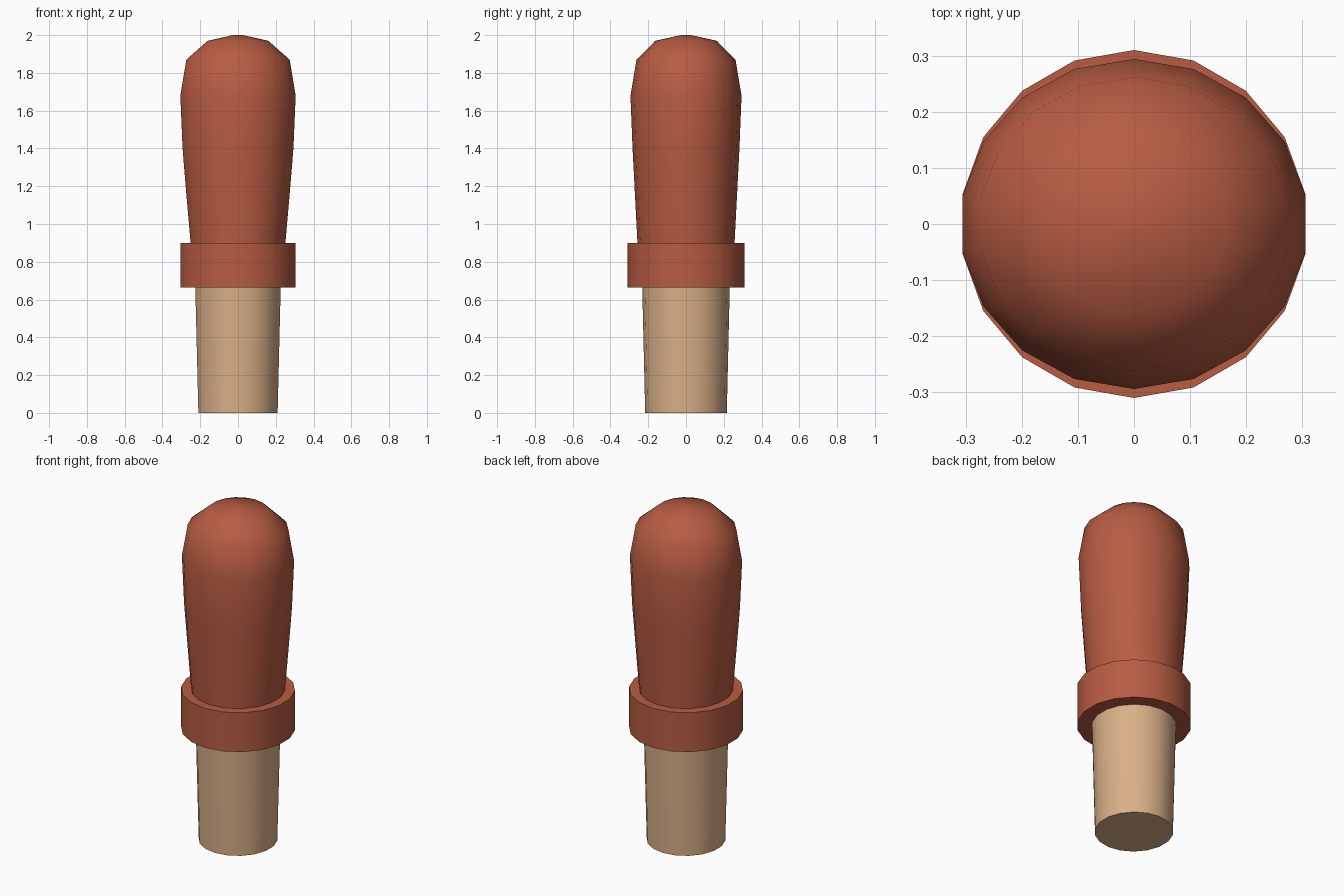
import bpy
import bmesh
from math import cos, sin, pi, radians

SIDES = 18

cube = bpy.data.objects.get("Cube")
if cube:
    bpy.data.objects.remove(cube, do_unlink=True)


def make_material(name, rgb):
    mat = bpy.data.materials.new(name)
    mat.use_nodes = True
    colour = (*rgb, 1.0)
    mat.diffuse_color = colour
    bsdf = mat.node_tree.nodes["Principled BSDF"]
    bsdf.inputs["Base Color"].default_value = colour
    bsdf.inputs["Roughness"].default_value = 0.8
    return mat


def loft(name, rings, mat, smooth_angle):
    """Stack oval rings (z, x radius, y radius), bridge them and cap both ends."""
    bm = bmesh.new()
    loops = []
    for z, rx, ry in rings:
        angles = [pi / 2 + 2 * pi * i / SIDES for i in range(SIDES)]
        loops.append([bm.verts.new((rx * cos(a), ry * sin(a), z)) for a in angles])
    for low, high in zip(loops, loops[1:]):
        for i in range(SIDES):
            j = (i + 1) % SIDES
            bm.faces.new((low[i], low[j], high[j], high[i]))
    bm.faces.new(loops[0][::-1])
    bm.faces.new(loops[-1])
    mesh = bpy.data.meshes.new(name)
    bm.to_mesh(mesh)
    bm.free()
    mesh.materials.append(mat)
    obj = bpy.data.objects.new(name, mesh)
    bpy.context.collection.objects.link(obj)
    bpy.ops.object.select_all(action="DESELECT")
    obj.select_set(True)
    bpy.context.view_layer.objects.active = obj
    bpy.ops.object.shade_smooth_by_angle(angle=radians(smooth_angle))
    return obj


brick_red = make_material("brick red", (0.474, 0.107, 0.055))
light_wood = make_material("light wood", (0.70, 0.434, 0.246))

# Tapered wooden peg
loft("wooden_peg", [(0, 0.213, 0.216), (0.68, 0.23, 0.232)], light_wood, 45)

# Straight collar between peg and grip
loft("collar", [(0.665, 0.31, 0.31), (0.9, 0.31, 0.31)], brick_red, 45)

# Swelling oval grip with a rounded top
loft("grip", [
    (0.88, 0.253, 0.256),
    (1.15, 0.277, 0.270),
    (1.40, 0.298, 0.283),
    (1.68, 0.31, 0.294),
    (1.87, 0.278, 0.262),
    (1.97, 0.163, 0.163),
    (2.00, 0.027, 0.027),
], brick_red, 60)
